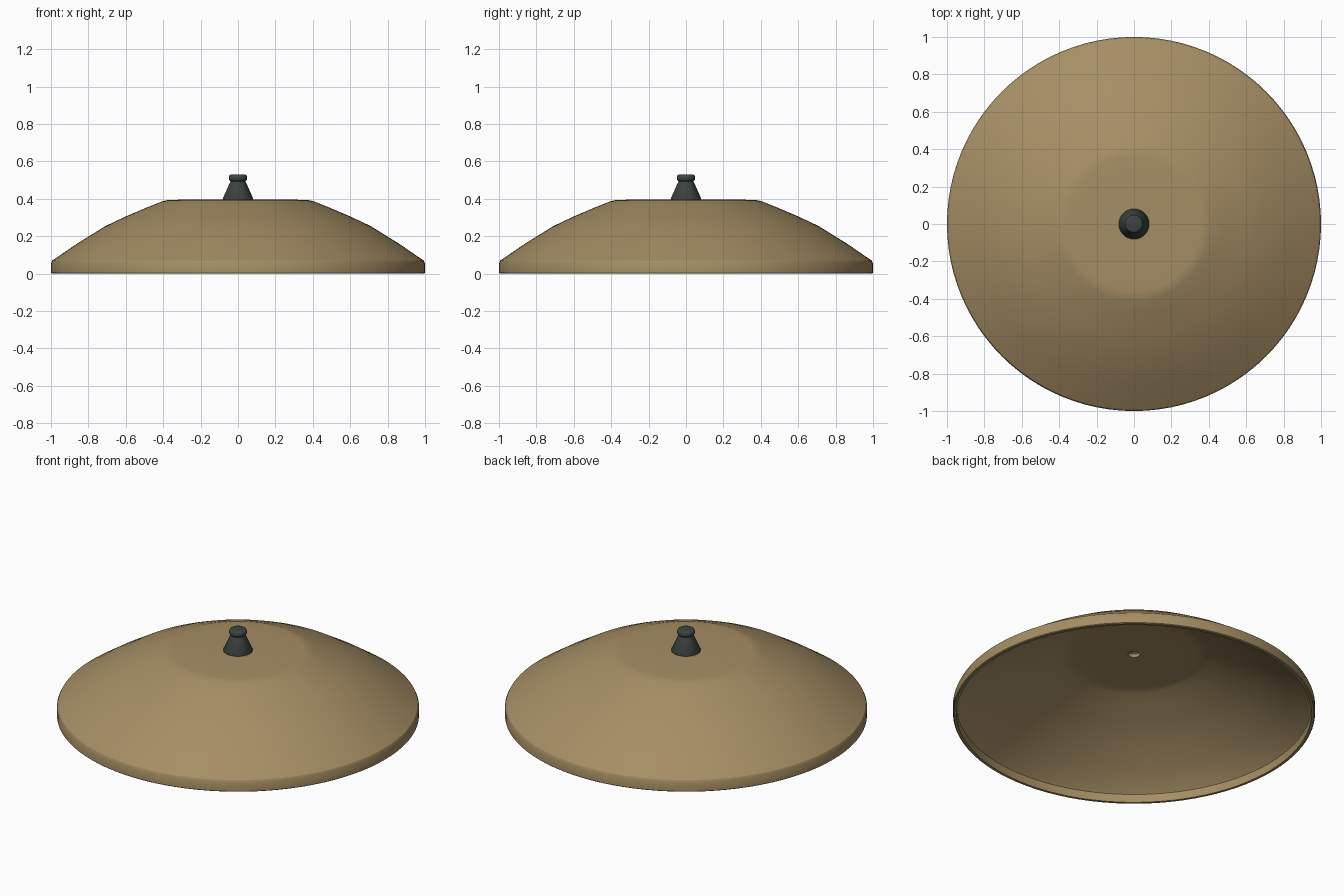
import bpy, bmesh, math

if "Cube" in bpy.data.objects:
    bpy.data.objects.remove(bpy.data.objects["Cube"])


def material(name, rgb):
    m = bpy.data.materials.new(name)
    m.diffuse_color = (*rgb, 1.0)
    m.use_nodes = True
    m.node_tree.nodes["Principled BSDF"].inputs["Base Color"].default_value = m.diffuse_color
    return m


def lathe(name, profile, mat, steps=96, closed=False, angle=30):
    """Spin an (r, z) profile about the z axis."""
    bm = bmesh.new()
    verts = [bm.verts.new((r, 0, z)) for r, z in profile]
    pairs = list(zip(verts, verts[1:]))
    if closed:
        pairs.append((verts[-1], verts[0]))
    edges = [bm.edges.new(p) for p in pairs]
    bmesh.ops.spin(bm, geom=verts + edges, cent=(0, 0, 0), axis=(0, 0, 1),
                   angle=math.tau, steps=steps, use_duplicate=False)
    bmesh.ops.remove_doubles(bm, verts=bm.verts, dist=1e-4)
    bmesh.ops.recalc_face_normals(bm, faces=bm.faces)
    mesh = bpy.data.meshes.new(name)
    bm.to_mesh(mesh)
    bm.free()
    mesh.materials.append(mat)
    ob = bpy.data.objects.new(name, mesh)
    bpy.context.collection.objects.link(ob)
    bpy.ops.object.select_all(action='DESELECT')
    ob.select_set(True)
    bpy.context.view_layer.objects.active = ob
    bpy.ops.object.shade_smooth_by_angle(angle=math.radians(angle))
    return ob


tan = material("tan shade", (0.376, 0.270, 0.127))
dark = material("dark grey metal", (0.045, 0.058, 0.051))

# Thin shade: outer skin from rim to crown, then inner skin back down
outer = [(1.0, 0.004), (1.0, 0.055), (0.993, 0.07), (0.86, 0.161),
         (0.71, 0.254), (0.60, 0.306), (0.48, 0.357), (0.41, 0.385),
         (0.385, 0.392), (0.36, 0.394), (0.26, 0.397), (0.033, 0.398)]
inner = [(0.033, 0.378), (0.26, 0.377), (0.355, 0.374), (0.38, 0.371),
         (0.405, 0.364), (0.475, 0.336), (0.59, 0.287), (0.70, 0.235),
         (0.85, 0.142), (0.975, 0.056), (0.98, 0.05), (0.98, 0.0), (0.995, 0.0)]
lathe("lamp_shade", outer + inner, tan, closed=True)

# Finial: tapered cap, narrow neck and rounded bead, hollow underneath
finial = [(0.0, 0.46), (0.033, 0.45), (0.033, 0.395), (0.08, 0.395),
          (0.081, 0.402), (0.044, 0.485), (0.040, 0.494), (0.045, 0.498),
          (0.049, 0.506), (0.049, 0.516), (0.045, 0.526), (0.038, 0.530),
          (0.0, 0.530)]
lathe("top_finial", finial, dark, steps=48, angle=40)
